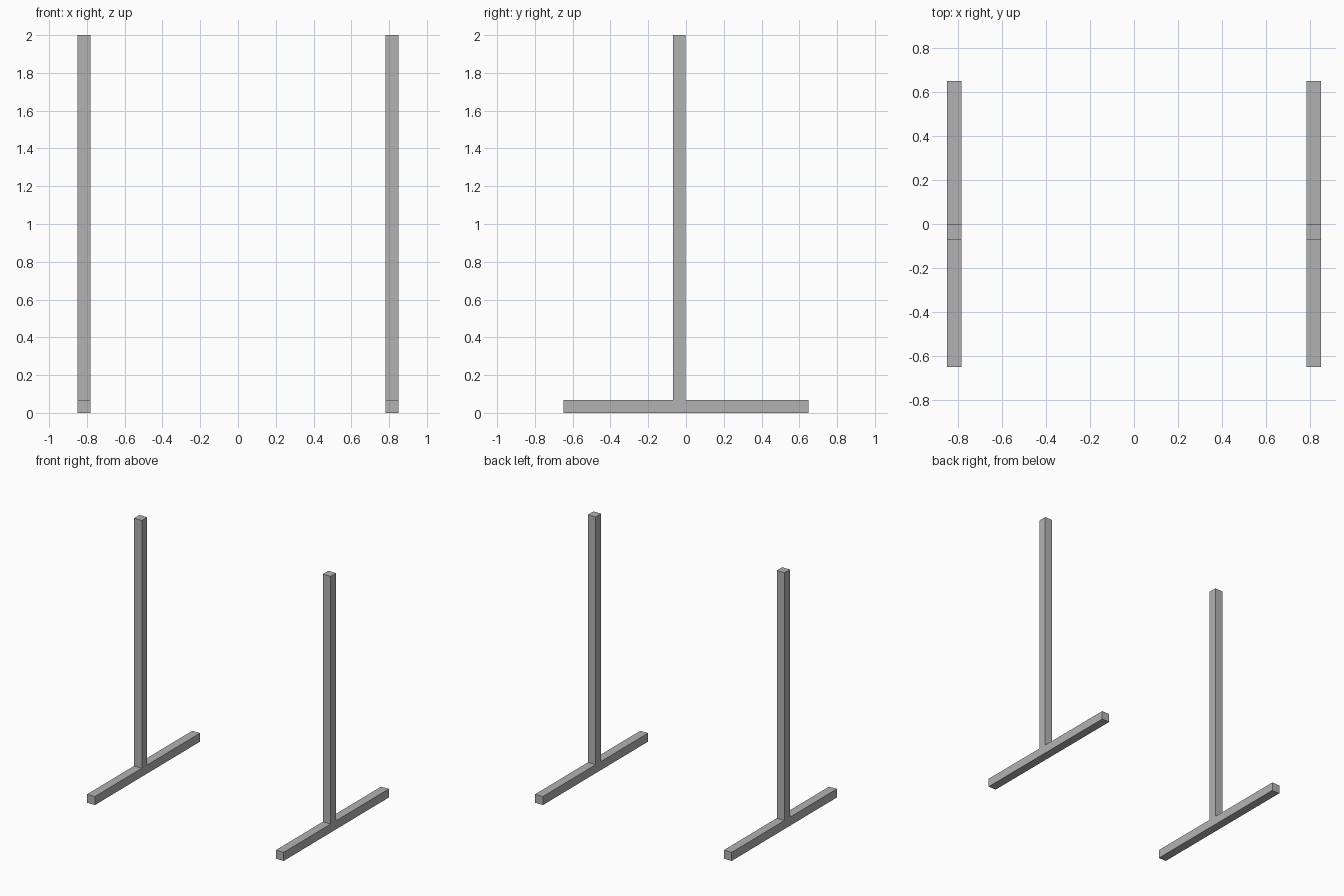
import bpy

if "Cube" in bpy.data.objects:
    bpy.data.objects.remove(bpy.data.objects["Cube"])

T = 0.067      # square tube thickness
X = 0.815      # distance of each stand from the centre
HALF = 0.648   # half length of a foot

grey = bpy.data.materials.new("grey metal")
grey.diffuse_color = (0.45, 0.45, 0.45, 1)
grey.use_nodes = True
grey.node_tree.nodes["Principled BSDF"].inputs["Base Color"].default_value = grey.diffuse_color


def box(name, lo, hi):
    """Axis-aligned box between two corners."""
    bpy.ops.mesh.primitive_cube_add(
        size=1, location=[(a + b) / 2 for a, b in zip(lo, hi)])
    ob = bpy.context.object
    ob.name = name
    ob.scale = [b - a for a, b in zip(lo, hi)]
    bpy.ops.object.transform_apply(location=False, rotation=False, scale=True)
    ob.data.materials.append(grey)


for side, x in (("left", -X), ("right", X)):
    x0, x1 = x - T / 2, x + T / 2
    # Foot lying on the floor
    box(side + "_foot", (x0, -HALF, 0), (x1, HALF, T))
    # Upright post standing on the foot, just ahead of its middle
    box(side + "_post", (x0, -0.003 - T, T), (x1, -0.003, 2))
